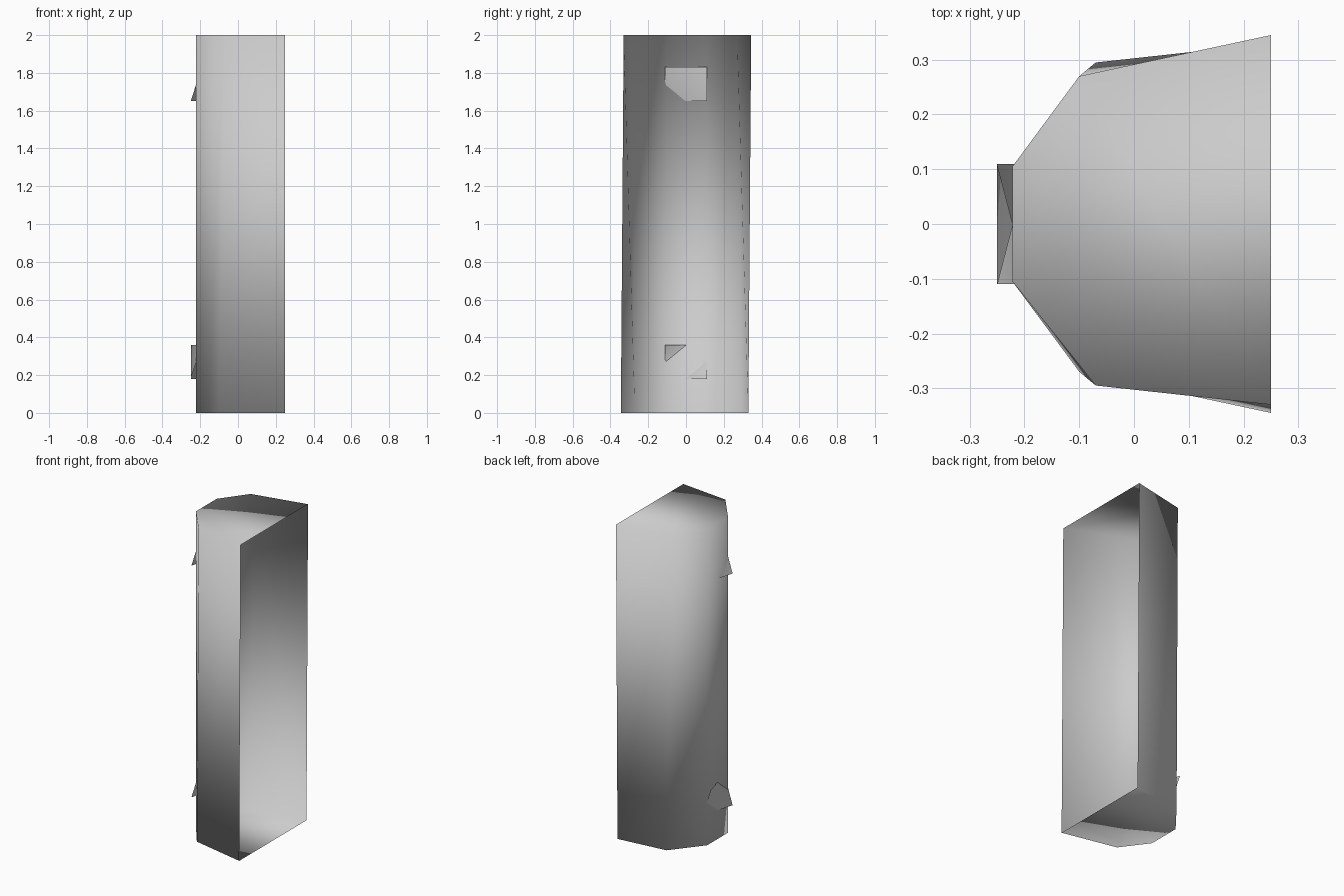
import bpy

cube = bpy.data.objects.get("Cube")
if cube:
    bpy.data.objects.remove(cube, do_unlink=True)

# Single grey finish
grey = bpy.data.materials.new("light_grey")
grey.use_nodes = True
colour = (0.6, 0.6, 0.6, 1)
grey.diffuse_color = colour
grey.node_tree.nodes["Principled BSDF"].inputs["Base Color"].default_value = colour


def make_part(name, verts, faces):
    mesh = bpy.data.meshes.new(name)
    mesh.from_pydata(verts, [], faces)
    mesh.materials.append(grey)
    mesh.shade_smooth()
    obj = bpy.data.objects.new(name, mesh)
    bpy.context.collection.objects.link(obj)
    return obj


# Slightly twisted housing, open on the +x side: the bottom rim mirrors the top rim
height = 2.0
top_rim = [(0.25, 0.345), (-0.10, 0.27), (-0.222, 0.105),
           (-0.222, -0.105), (-0.07, -0.295), (0.25, -0.33)]
bottom_rim = [(x, -y) for x, y in reversed(top_rim)]
n = len(top_rim)
verts = [(x, y, 0) for x, y in bottom_rim] + [(x, y, height) for x, y in top_rim]
faces = [tuple(range(n, 2 * n)), tuple(reversed(range(n)))]
for i in range(n - 1):
    faces += [(i, i + 1, n + i + 1), (i, n + i + 1, n + i)]
make_part("housing_shell", verts, faces)

# Bent clip plates that poke through the narrow wall
OUT, IN, HALF = -0.25, -0.193, 0.11


def clip(name, z0, z1, far_top_x, faces):
    make_part(name, [(OUT, -HALF, z0), (IN, HALF, z0),
                     (far_top_x, HALF, z1), (IN, -HALF, z1)], faces)


clip("upper_clip", 1.65, 1.83, IN, [(0, 3, 1), (1, 3, 2)])
clip("lower_clip", 0.18, 0.36, OUT, [(0, 2, 1), (0, 3, 2)])
